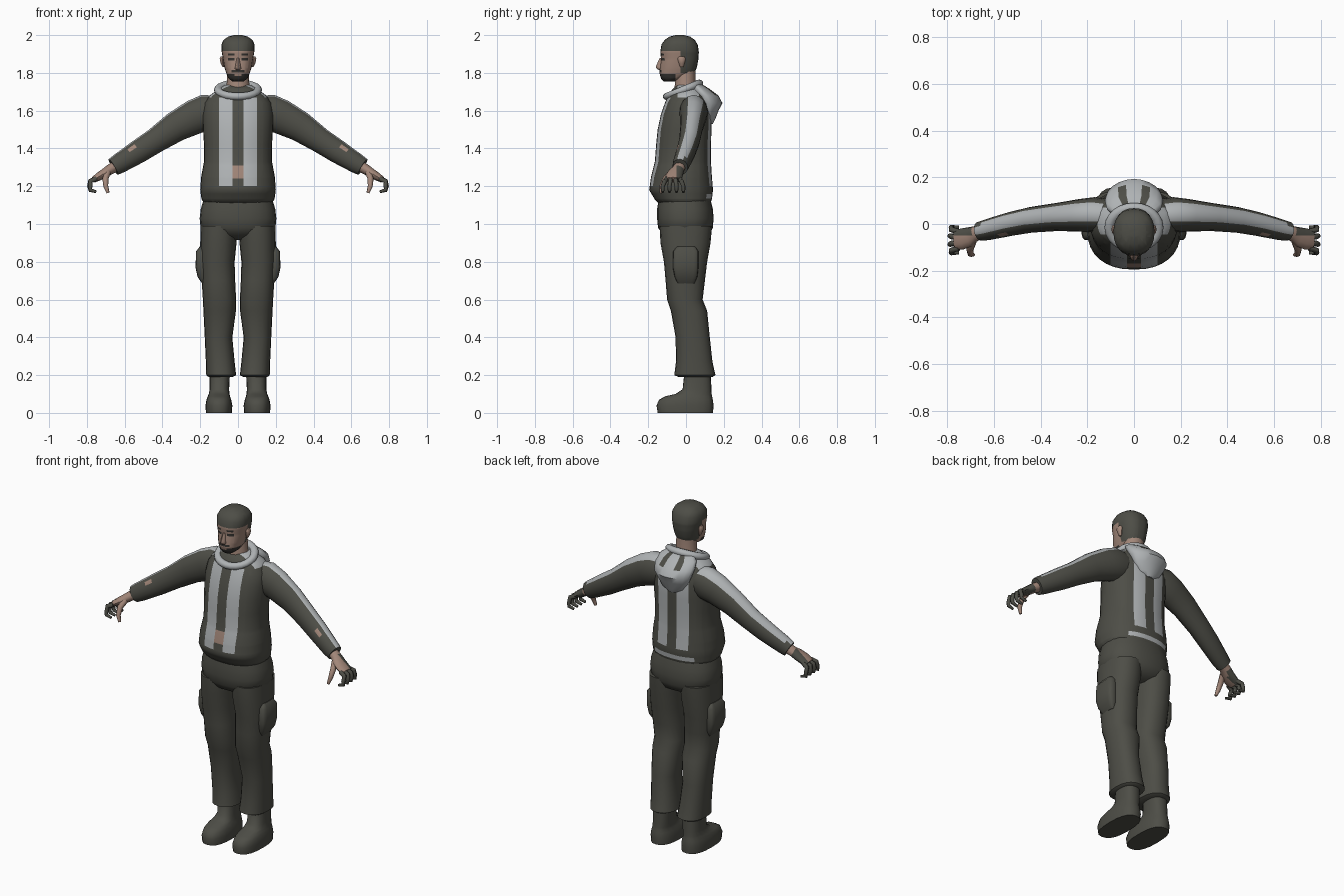
import bpy, bmesh, math
from mathutils import Vector


def material(name, rgb):
    m = bpy.data.materials.new(name)
    m.diffuse_color = (*rgb, 1)
    return m


DARK, GREY, SKIN, BLACK = range(4)
MATS = [material("dark olive cloth", (0.075, 0.075, 0.062)),
        material("light grey stripe", (0.43, 0.45, 0.46)),
        material("skin", (0.36, 0.24, 0.19)),
        material("beard black", (0.035, 0.033, 0.03))]


def skin_rings(name, rings, color=DARK, cuts=(), rule=None, closed=False):
    """Bridge rings of points, cut along planes, colour faces by a rule."""
    bm = bmesh.new()
    vs = [[bm.verts.new(p) for p in r] for r in rings]
    n = len(vs[0])
    pairs = list(zip(vs, vs[1:])) + ([(vs[-1], vs[0])] if closed else [])
    for a, b in pairs:
        for j in range(n):
            k = (j + 1) % n
            bm.faces.new((a[j], a[k], b[k], b[j]))
    if not closed:
        bm.faces.new(vs[0])
        bm.faces.new(vs[-1])
    bmesh.ops.recalc_face_normals(bm, faces=bm.faces)
    for axis, value in cuts:
        co, no = Vector(), Vector()
        co[axis], no[axis] = value, 1
        bmesh.ops.bisect_plane(bm, geom=bm.verts[:] + bm.edges[:] + bm.faces[:],
                               plane_co=co, plane_no=no, dist=0.0005)
    bm.normal_update()
    for f in bm.faces:
        f.material_index = rule(f.calc_center_median(), f.normal) if rule else color
    me = bpy.data.meshes.new(name)
    bm.to_mesh(me)
    bm.free()
    for m in MATS:
        me.materials.append(m)
    ob = bpy.data.objects.new(name, me)
    bpy.context.collection.objects.link(ob)
    bpy.ops.object.select_all(action='DESELECT')
    ob.select_set(True)
    bpy.context.view_layer.objects.active = ob
    bpy.ops.object.shade_smooth_by_angle(angle=math.radians(50))
    return ob


def spow(v, p):
    return math.copysign(abs(v) ** p, v)


def stack(name, levels, n=20, power=2.0, s=1, **kw):
    """Level rings, each given as (z, x0, x1, y0, y1)."""
    rings = []
    for z, x0, x1, y0, y1 in levels:
        ring = []
        for i in range(n):
            a = 2 * math.pi * i / n
            ring.append((s * ((x0 + x1) / 2 + (x1 - x0) / 2 * spow(math.cos(a), 2 / power)),
                         (y0 + y1) / 2 + (y1 - y0) / 2 * spow(math.sin(a), 2 / power), z))
        rings.append(ring)
    return skin_rings(name, rings, **kw)


def centred(levels):
    return [(z, -w, w, y0, y1) for z, w, y0, y1 in levels]


def tube(name, pts, n=16, s=1, ref=(0, 1, 0), closed=False, **kw):
    """Tube along points (x, y, z, height radius, width radius)."""
    rings = []
    m = len(pts)
    for i, (x, y, z, rh, rw) in enumerate(pts):
        a = pts[(i - 1) % m] if closed else pts[max(i - 1, 0)]
        b = pts[(i + 1) % m] if closed else pts[min(i + 1, m - 1)]
        t = (Vector(b[:3]) - Vector(a[:3])).normalized()
        w = Vector(ref)
        w = (w - t * w.dot(t)).normalized()
        h = t.cross(w)
        ring = []
        for j in range(n):
            q = 2 * math.pi * j / n
            p = Vector((x, y, z)) + w * rw * math.cos(q) + h * rh * math.sin(q)
            ring.append((s * p.x, p.y, p.z))
        rings.append(ring)
    return skin_rings(name, rings, closed=closed, **kw)


# Hooded jacket body with front and back stripes
def jacket_rule(c, n):
    x = abs(c.x)
    if c.z > 1.67:
        return GREY if -0.045 < c.y < 0.07 else DARK
    if 0.03 < x < 0.1 and c.z > 1.2:
        return GREY
    if x < 0.03 and 1.24 < c.z < 1.31 and c.y < 0:
        return SKIN
    if c.y > 0 and x < 0.13 and 1.135 < c.z < 1.16:
        return GREY
    return DARK


stack("jacket_body", centred([
    (1.105, .175, -.14, .125), (1.13, .193, -.165, .137), (1.18, .2, -.195, .143),
    (1.25, .195, -.185, .137), (1.33, .18, -.165, .132), (1.42, .18, -.158, .132),
    (1.5, .185, -.15, .135), (1.58, .188, -.133, .135), (1.64, .178, -.112, .125),
    (1.68, .15, -.095, .11), (1.71, .11, -.075, .085), (1.735, .07, -.05, .065)]),
    n=32, power=2.3, rule=jacket_rule,
    cuts=[(0, v) for v in (-.13, -.1, -.03, .03, .1, .13)]
    + [(2, v) for v in (1.135, 1.16, 1.2, 1.24, 1.31, 1.67)] + [(1, -.045), (1, .07)])

# Collar roll and hood hanging on the back
collar = []
for i in range(24):
    a = 2 * math.pi * i / 24
    c = math.cos(a)
    collar.append((.105 * math.sin(a), -.015 - .085 * c, 1.71 - .035 * c, .022, .02))
tube("hood_collar", collar, n=10, ref=(0, 0, 1), closed=True, color=GREY)


def hood_rule(c, n):
    return DARK if c.z > 1.69 and n.z > .4 and .02 < abs(c.x) < .06 and c.y > .07 else GREY


stack("hood", centred([
    (1.53, .03, .1, .142), (1.555, .07, .09, .155), (1.6, .1, .07, .172),
    (1.64, .118, .05, .193), (1.68, .125, .03, .172), (1.715, .118, .02, .125),
    (1.74, .085, .02, .085)]), power=1.8, rule=hood_rule)

# Trousers seat
stack("trouser_seat", centred([
    (.915, .06, -.06, .07), (.94, .15, -.12, .122), (.98, .198, -.148, .142),
    (1.03, .203, -.153, .146), (1.08, .197, -.153, .142), (1.13, .182, -.145, .13)]),
    n=24, power=2.4)


# Head: painted hair, brows, eyes and beard
def head_rule(c, n):
    x = abs(c.x)
    if c.z > 1.915 or (c.y > -.03 and c.z > 1.8):
        return DARK
    if c.y < -.055 and c.z < 1.795 and not (x < .018 and c.z > 1.783):
        return BLACK
    if c.y < -.08 and x < .035 and 1.803 < c.z < 1.815:
        return BLACK
    if c.y < -.07 and .018 < x < .052 and (1.866 < c.z < 1.88 or 1.892 < c.z < 1.902):
        return BLACK
    return SKIN


stack("head", centred([
    (1.755, .03, -.118, -.06), (1.77, .05, -.132, -.02), (1.8, .063, -.141, .045),
    (1.83, .072, -.138, .058), (1.87, .079, -.132, .065), (1.91, .086, -.136, .068),
    (1.95, .088, -.13, .062), (1.975, .076, -.112, .046), (1.992, .052, -.087, .022),
    (2.0, .02, -.055, -.01)]), n=24, power=2.3, rule=head_rule,
    cuts=[(0, v) for v in (-.052, -.035, -.018, .018, .035, .052)]
    + [(2, v) for v in (1.783, 1.795, 1.803, 1.815, 1.866, 1.88, 1.892, 1.902, 1.915)]
    + [(1, -.03), (1, -.055)])
stack("nose", centred([(1.88, .007, -.138, -.115), (1.835, .014, -.16, -.115),
                       (1.825, .018, -.158, -.115), (1.816, .012, -.145, -.115)]),
      n=8, color=SKIN)
stack("neck", centred([(1.66, .075, -.075, .06), (1.74, .06, -.058, .05),
                       (1.83, .055, -.06, .05)]), n=16, color=SKIN)


# Sleeve stripe along the top, hand shading by side
def sleeve_rule(c, n):
    if .53 < abs(c.x) < .57 and n.y < -.45 and n.z > .4:
        return SKIN
    return GREY if n.z > .55 and -.45 < n.y < .72 and abs(c.x) > .15 else DARK


def hand_rule(c, n):
    return SKIN if c.y < -.05 or abs(c.x) < .685 else DARK


for s, side in ((1, "left"), (-1, "right")):
    stack(side + "_ear", [(1.83, .072, .082, -.03, -.015), (1.85, .07, .092, -.038, -.008),
                          (1.875, .07, .097, -.045, -.002), (1.888, .075, .09, -.035, -.01)],
          n=8, s=s, color=SKIN)
    tube(side + "_sleeve", [
        (.11, .035, 1.595, .085, .07), (.17, .04, 1.588, .098, .075),
        (.23, .037, 1.567, .092, .07), (.33, .03, 1.515, .08, .06),
        (.44, .018, 1.44, .066, .055), (.53, 0, 1.382, .062, .051),
        (.57, -.01, 1.357, .058, .049), (.63, -.025, 1.32, .053, .045),
        (.66, -.031, 1.302, .048, .041)], s=s, rule=sleeve_rule)
    # Palm, curled fingers and thumb
    tube(side + "_hand", [
        (.64, -.03, 1.31, .03, .03), (.68, -.042, 1.287, .027, .033),
        (.705, -.055, 1.27, .025, .042), (.735, -.064, 1.252, .022, .045),
        (.765, -.067, 1.234, .016, .043)], n=12, s=s, rule=hand_rule, cuts=[(1, -.05)])
    for i in range(4):
        y, out = -.034 - .023 * i, .02 - .0135 * i
        reach = .8 - .006 * abs(i - 1.5)
        tube(f"{side}_finger_{i + 1}", [
            (.75, y, 1.24, .013, .012), (.782, y + out * .5, 1.227, .013, .012),
            (reach - .01, y + out, 1.2, .012, .011), (.782, y + out, 1.179, .011, .01),
            (.75, y + out, 1.17, .007, .007)], n=8, s=s)
    tube(side + "_thumb", [
        (.69, -.075, 1.272, .017, .017), (.702, -.108, 1.24, .016, .016),
        (.7, -.128, 1.2, .013, .013), (.688, -.132, 1.165, .008, .008)],
        n=8, s=s, ref=(1, 0, 0), color=SKIN)
    # Trouser leg with thigh pocket
    stack(side + "_trouser_leg", [
        (.99, .004, .198, -.14, .138), (.9, .008, .2, -.135, .13),
        (.8, .018, .2, -.117, .112), (.7, .015, .192, -.108, .1),
        (.6, .01, .186, -.1, .088), (.54, .011, .183, -.08, .112),
        (.4, .03, .176, -.055, .126), (.27, .018, .17, -.053, .14),
        (.2, .01, .168, -.062, .156), (.19, .03, .155, -.04, .14)], power=2.3, s=s)
    stack(side + "_thigh_pocket", [
        (.88, .16, .203, -.05, .05), (.855, .16, .222, -.068, .066),
        (.77, .16, .225, -.07, .066), (.72, .16, .214, -.06, .06),
        (.685, .16, .19, -.045, .045)], n=16, power=4, s=s)
    # Boot
    stack(side + "_boot", [
        (0, .032, .17, -.15, .143), (.04, .03, .172, -.156, .146),
        (.07, .036, .167, -.142, .142), (.088, .042, .16, -.11, .138),
        (.1, .045, .155, -.055, .136), (.125, .047, .15, -.018, .135),
        (.22, .042, .15, -.008, .13)], power=2.5, s=s)
